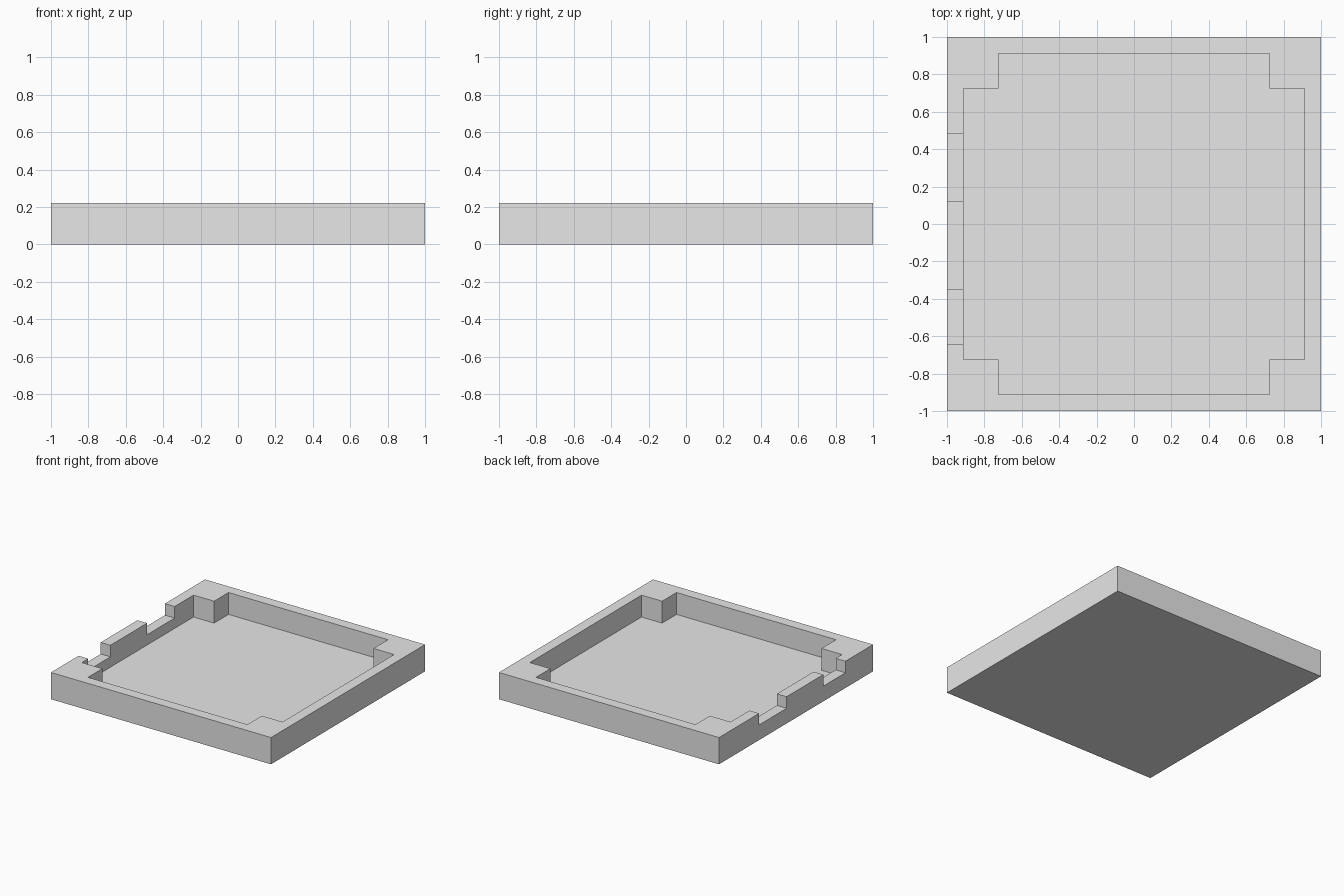
import bpy
import bmesh

HEIGHT = 0.22
FLOOR = 0.04         # top of the tray floor
NOTCH_Z = 0.125      # bottom of the notches in the side wall
INNER = 0.912        # inside face of the walls
POST = 0.725         # inside face of the corner posts
NOTCHES = [(-0.642, -0.354), (0.122, 0.48)]

cube = bpy.data.objects.get("Cube")
if cube:
    bpy.data.objects.remove(cube, do_unlink=True)

grey = bpy.data.materials.new("light_grey")
grey.use_nodes = True
grey.diffuse_color = (0.8, 0.8, 0.8, 1)
grey.node_tree.nodes["Principled BSDF"].inputs["Base Color"].default_value = (0.8, 0.8, 0.8, 1)


def prism(name, outline, z0, z1):
    """Extrude a flat outline from z0 up to z1."""
    bm = bmesh.new()
    face = bm.faces.new([bm.verts.new((x, y, z0)) for x, y in outline])
    top = bmesh.ops.extrude_face_region(bm, geom=[face])["geom"]
    bmesh.ops.translate(bm, vec=(0, 0, z1 - z0),
                        verts=[v for v in top if isinstance(v, bmesh.types.BMVert)])
    bmesh.ops.recalc_face_normals(bm, faces=bm.faces)
    mesh = bpy.data.meshes.new(name)
    bm.to_mesh(mesh)
    bm.free()
    mesh.materials.append(grey)
    obj = bpy.data.objects.new(name, mesh)
    bpy.context.collection.objects.link(obj)
    return obj


def rect(x0, x1, y0, y1):
    return [(x0, y0), (x1, y0), (x1, y1), (x0, y1)]


# Solid tray block
tray = prism("tray", rect(-1, 1, -1, 1), 0, HEIGHT)

# Pocket outline: a square with stepped corners that leave the corner posts
corner = [(INNER, POST), (POST, POST), (POST, INNER)]
pocket = []
for sx, sy in [(1, 1), (-1, 1), (-1, -1), (1, -1)]:
    steps = [(x * sx, y * sy) for x, y in corner]
    pocket += steps if sx * sy > 0 else steps[::-1]
cutters = [prism("pocket_cutter", pocket, FLOOR, HEIGHT + 0.1)]

# Two notches through the left-hand wall
for y0, y1 in NOTCHES:
    cutters.append(prism("notch_cutter", rect(-1.1, -0.85, y0, y1), NOTCH_Z, HEIGHT + 0.1))

# Cut the block, bake the result and drop the cutters
for cutter in cutters:
    cutter.hide_render = True
    mod = tray.modifiers.new(cutter.name, "BOOLEAN")
    mod.operation = "DIFFERENCE"
    mod.solver = "EXACT"
    mod.object = cutter
bpy.context.view_layer.update()
evaluated = tray.evaluated_get(bpy.context.evaluated_depsgraph_get())
baked = bpy.data.meshes.new_from_object(evaluated)
tray.modifiers.clear()
tray.data = baked
for cutter in cutters:
    bpy.data.objects.remove(cutter, do_unlink=True)
